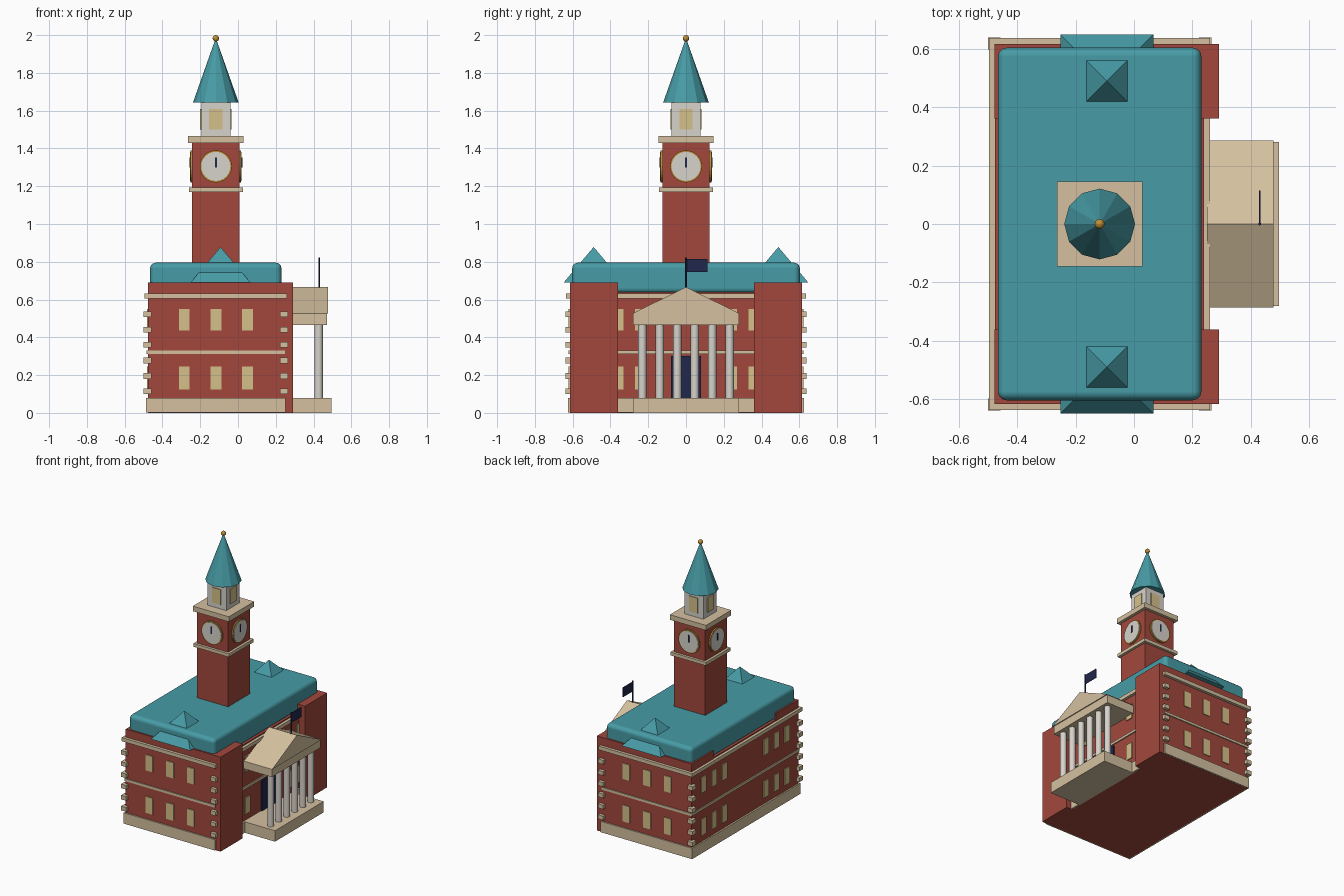
import bpy, bmesh, math
from mathutils import Matrix

if "Cube" in bpy.data.objects:
    bpy.data.objects.remove(bpy.data.objects["Cube"])


def material(name, rgb):
    m = bpy.data.materials.new(name)
    m.diffuse_color = (*rgb, 1)
    m.use_nodes = True
    m.node_tree.nodes["Principled BSDF"].inputs["Base Color"].default_value = m.diffuse_color
    return m


BRICK = material("brick red", (0.36, 0.064, 0.046))
STONE = material("tan stone", (0.66, 0.53, 0.35))
TEAL = material("teal roof", (0.063, 0.33, 0.38))
WHITE = material("pale stone", (0.68, 0.65, 0.60))
GLASS = material("warm window", (0.66, 0.53, 0.25))
GOLD = material("gold", (0.52, 0.27, 0.035))
NAVY = material("navy", (0.014, 0.02, 0.07))
CX = -0.1175  # centre of the main block and tower


def finish(name, bm, mat):
    bmesh.ops.recalc_face_normals(bm, faces=bm.faces)
    me = bpy.data.meshes.new(name)
    bm.to_mesh(me)
    bm.free()
    me.materials.append(mat)
    ob = bpy.data.objects.new(name, me)
    bpy.context.collection.objects.link(ob)
    return ob


def boxes(name, mat, spans):
    """One object made of boxes, each (x0, x1, y0, y1, z0, z1)."""
    bm = bmesh.new()
    for x0, x1, y0, y1, z0, z1 in spans:
        mx = Matrix.Translation(((x0 + x1) / 2, (y0 + y1) / 2, (z0 + z1) / 2))
        bmesh.ops.create_cube(bm, size=1, matrix=mx @ Matrix.Diagonal((x1 - x0, y1 - y0, z1 - z0, 1)))
    return finish(name, bm, mat)


def around(cx, cy, hx, hy, z0, z1):
    return (cx - hx, cx + hx, cy - hy, cy + hy, z0, z1)


def cone(name, mat, n, r1, r2, z0, z1, x, ys, turn=0.0, smooth=False):
    bm = bmesh.new()
    for y in ys:
        bmesh.ops.create_cone(bm, cap_ends=True, segments=n, radius1=r1, radius2=r2, depth=z1 - z0,
                              matrix=Matrix.Translation((x, y, (z0 + z1) / 2)) @ Matrix.Rotation(turn, 4, 'Z'))
    ob = finish(name, bm, mat)
    if smooth:
        for p in ob.data.polygons:
            p.use_smooth = len(p.vertices) == 4
    return ob


# Main block, end pavilions and stone bands
boxes("main_block", BRICK, [(-0.475, 0.24, -0.61, 0.61, 0, 0.64)])
boxes("end_pavilions", BRICK, [(-0.477, 0.29, s * 0.4875 - 0.1275, s * 0.4875 + 0.1275, 0, 0.69) for s in (-1, 1)])
boxes("plinth", STONE, [(-0.487, 0.252, -0.625, 0.625, 0.001, 0.08)])
boxes("floor_band", STONE, [around(CX, 0, 0.366, 0.622, 0.312, 0.33)])
boxes("cornice", STONE, [around(CX, 0, 0.378, 0.636, 0.605, 0.632)])
boxes("corner_quoins", STONE, [around(x, s * 0.617, 0.021, 0.021, z - 0.015, z + 0.015)
                               for x in (-0.478, 0.244) for s in (-1, 1)
                               for z in (0.115, 0.195, 0.277, 0.36, 0.441, 0.523)])

# Windows: three per end, six per long side, two storeys
panes = []
for z0, z1 in ((0.125, 0.245), (0.435, 0.55)):
    for s in (-1, 1):
        panes += [around(CX + d, s * 0.615, 0.029, 0.006, z0, z1) for d in (-0.167, 0, 0.167)]
        for y in (0.24, 0.36, 0.48):
            panes += [around(x, s * y, 0.007, 0.029, z0, z1) for x in (-0.476, 0.24)]
boxes("windows", GLASS, panes)

# Rounded roof slab with a pyramid over each pavilion
roof = boxes("roof", TEAL, [around(CX, 0, 0.348, 0.603, 0.632, 0.795)])
bev = roof.modifiers.new("rounding", 'BEVEL')
bev.width, bev.segments = 0.03, 3
for p in roof.data.polygons:
    p.use_smooth = True
bev.harden_normals = True
cone("roof_pyramids", TEAL, 4, 0.2245, 0, 0.69, 0.878, -0.0925, (-0.489, 0.489), math.pi / 4)

# Portico
boxes("portico_base", STONE, [(0.24, 0.496, -0.281, 0.281, 0, 0.08)])
cone("portico_columns", WHITE, 16, 0.022, 0.022, 0.08, 0.468, 0.427,
     [(i - 2.5) * 0.0925 for i in range(6)], smooth=True)
boxes("entablature", STONE, [(0.24, 0.47, -0.28, 0.28, 0.465, 0.526)])
bm = bmesh.new()
tri = bm.faces.new([bm.verts.new((0.25, y, z)) for y, z in ((-0.286, 0.525), (0.286, 0.525), (0, 0.666))])
ext = bmesh.ops.extrude_face_region(bm, geom=[tri])
bmesh.ops.translate(bm, vec=(0.227, 0, 0), verts=[v for v in ext["geom"] if isinstance(v, bmesh.types.BMVert)])
bm.faces.ensure_lookup_table()
if not any(len(f.verts) == 3 and f.calc_center_median().x < 0.26 for f in bm.faces):
    bm.faces.new([v for v in bm.verts if v.co.x < 0.26])
finish("pediment", bm, STONE)
boxes("door", NAVY, [(0.238, 0.249, -0.08, 0.08, 0.08, 0.30)])

# Flag
cone("flagpole", NAVY, 8, 0.005, 0.005, 0.64, 0.822, 0.43, [0])
boxes("flag", NAVY, [(0.428, 0.432, 0, 0.115, 0.745, 0.815)])

# Clock tower
boxes("tower", BRICK, [around(CX, 0, 0.125, 0.125, 0.7, 1.44)])
boxes("tower_bands", STONE, [around(CX, 0, 0.143, 0.143, 1.17, 1.194),
                             around(CX, 0, 0.146, 0.146, 1.43, 1.467)])
boxes("belfry", WHITE, [around(CX, 0, 0.077, 0.077, 1.46, 1.65)])
boxes("belfry_openings", GLASS,
      [around(CX, s * 0.077, 0.035, 0.006, 1.50, 1.61) for s in (-1, 1)]
      + [around(CX + s * 0.077, 0, 0.006, 0.035, 1.50, 1.61) for s in (-1, 1)])
cone("spire", TEAL, 12, 0.121, 0, 1.643, 1.985, CX, [0])
bm = bmesh.new()
bmesh.ops.create_uvsphere(bm, u_segments=12, v_segments=8, radius=0.017,
                          matrix=Matrix.Translation((CX, 0, 1.983)))
ball = finish("spire_ball", bm, GOLD)
for p in ball.data.polygons:
    p.use_smooth = True


# Clocks on four sides: gold rim, pale dial, single upright hand
def clock_discs(name, mat, r, out):
    bm = bmesh.new()
    for k in range(4):
        mx = (Matrix.Translation((CX, 0, 1.305)) @ Matrix.Rotation(k * math.pi / 2, 4, 'Z')
              @ Matrix.Translation((0, -0.12 - out / 2, 0)) @ Matrix.Rotation(math.pi / 2, 4, 'X'))
        bmesh.ops.create_cone(bm, cap_ends=True, segments=24, radius1=r, radius2=r, depth=out, matrix=mx)
    finish(name, bm, mat)


clock_discs("clock_rims", GOLD, 0.085, 0.014)
clock_discs("clock_dials", WHITE, 0.077, 0.017)
boxes("clock_hands", NAVY,
      [around(CX, s * 0.137, 0.005, 0.003, 1.30, 1.353) for s in (-1, 1)]
      + [around(CX + s * 0.137, 0, 0.003, 0.005, 1.30, 1.353) for s in (-1, 1)])
